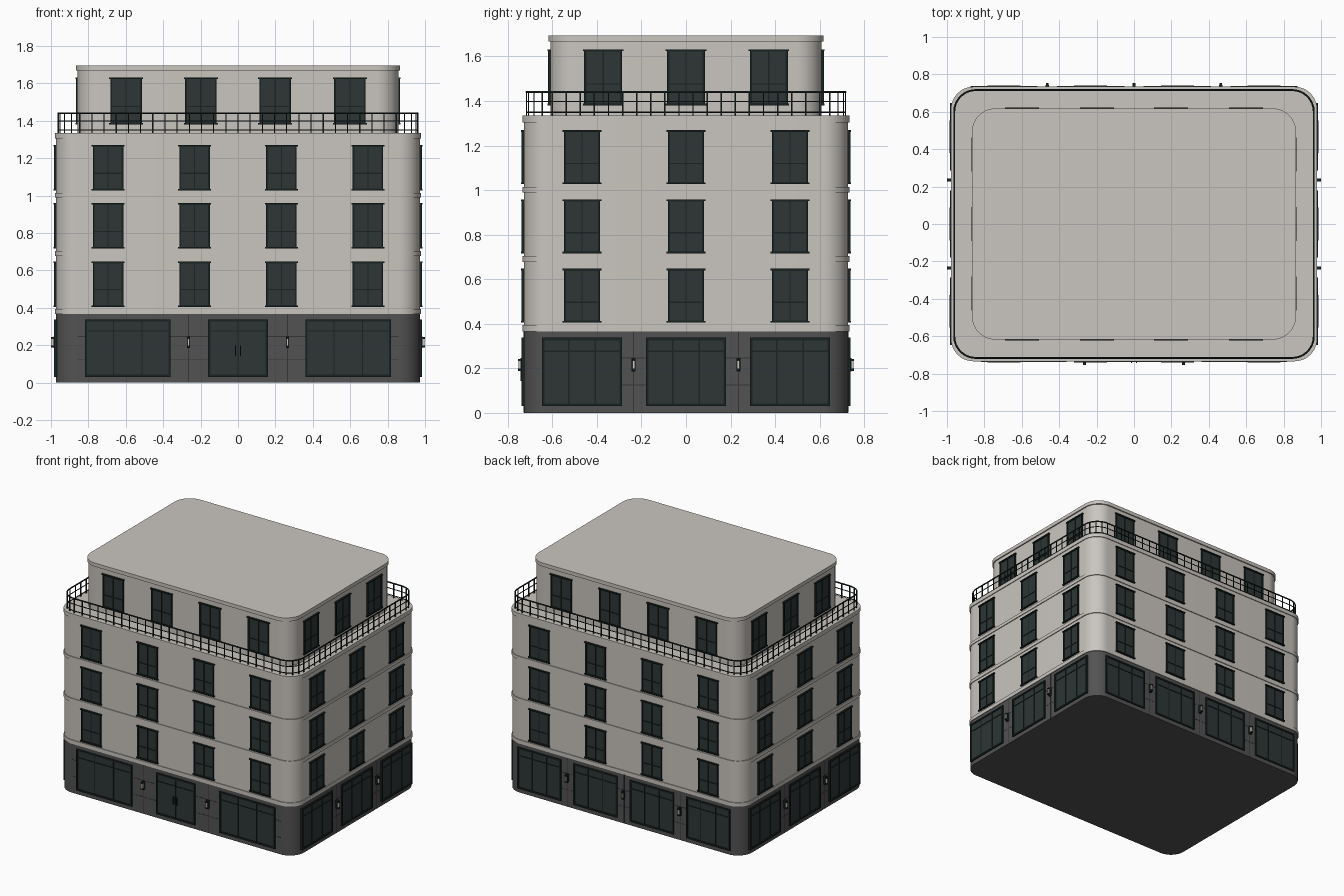
import bpy, bmesh, math
from mathutils import Matrix, Vector

cube = bpy.data.objects.get("Cube")
if cube:
    bpy.data.objects.remove(cube)


def material(name, rgb):
    m = bpy.data.materials.new(name)
    m.use_nodes = True
    m.diffuse_color = (*rgb, 1)
    m.node_tree.nodes["Principled BSDF"].inputs["Base Color"].default_value = (*rgb, 1)
    return m


STONE = material("pale stone", (0.59, 0.56, 0.52))
GREY = material("dark grey cladding", (0.085, 0.085, 0.085))
JOINT = material("joint grey", (0.035, 0.035, 0.035))
GLASS = material("dark glass", (0.026, 0.037, 0.036))
FRAME = material("black green metal", (0.010, 0.017, 0.016))
LIGHT = material("lamp white", (0.6, 0.58, 0.52))

WALL = (0.973, 0.728)
ROOF = (0.857, 0.609)
RADIUS = 0.115


def finish(name, bm, mat, smooth=False):
    bmesh.ops.recalc_face_normals(bm, faces=bm.faces)
    me = bpy.data.meshes.new(name)
    bm.to_mesh(me)
    bm.free()
    me.materials.append(mat)
    ob = bpy.data.objects.new(name, me)
    bpy.context.collection.objects.link(ob)
    if smooth:
        bpy.ops.object.select_all(action='DESELECT')
        ob.select_set(True)
        bpy.context.view_layer.objects.active = ob
        bpy.ops.object.shade_smooth_by_angle(angle=math.radians(30))
    return ob


def outline(hx, hy, r, steps=12):
    pts = []
    for k, (sx, sy) in enumerate(((1, 1), (-1, 1), (-1, -1), (1, -1))):
        for i in range(steps + 1):
            a = (k + i / steps) * math.pi / 2
            pts.append(Vector((sx * (hx - r) + r * math.cos(a), sy * (hy - r) + r * math.sin(a), 0)))
    return pts


def slab(name, half, z0, z1, mat, grow=0.0):
    bm = bmesh.new()
    pts = outline(half[0] + grow, half[1] + grow, RADIUS + grow)
    base = bm.faces.new([bm.verts.new((p.x, p.y, z0)) for p in pts])
    top = bmesh.ops.extrude_face_region(bm, geom=[base])["geom"]
    bmesh.ops.translate(bm, vec=(0, 0, z1 - z0), verts=[v for v in top if isinstance(v, bmesh.types.BMVert)])
    return finish(name, bm, mat, True)


# Walls, string courses and roof
slab("ground_floor", WALL, 0, 0.366, GREY)
slab("upper_walls", WALL, 0.366, 1.32, STONE)
for name, z0, z1 in (("lower_band", 0.366, 0.394), ("second_band", 0.678, 0.704),
                     ("third_band", 0.99, 1.014), ("terrace_cornice", 1.304, 1.334)):
    slab(name, WALL, z0, z1, STONE, 0.006)
slab("penthouse_walls", ROOF, 1.33, 1.67, STONE)
slab("roof_cap", ROOF, 1.668, 1.695, STONE, 0.009)

# Details on the walls are gathered per part: side 0 front, 1 left, 2 back, 3 right
parts = {}


def box(part, mat, side, half, u, z, w, h, depth, start=-0.004):
    bm = parts.setdefault(part, (bmesh.new(), mat))[0]
    wall = half[(side + 1) % 2]
    place = (Matrix.Rotation(side * math.pi / 2, 4, 'Z')
             @ Matrix.Translation((u, -wall - (start + depth) / 2, z))
             @ Matrix.Diagonal((w, depth - start, h, 1)))
    bmesh.ops.create_cube(bm, size=1, matrix=place)


def glazing(part, side, half, u, z0, z1, w, edge, bars, transom):
    mid, h = (z0 + z1) / 2, z1 - z0
    box(part + "_glass", GLASS, side, half, u, mid, w - edge, h - edge, 0.004)
    for s in (-1, 1):
        box(part + "_frames", FRAME, side, half, u + s * (w - edge) / 2, mid, edge, h, 0.010)
        box(part + "_frames", FRAME, side, half, u, mid + s * (h - edge) / 2, w, edge, 0.010)
    for b in bars:
        box(part + "_frames", FRAME, side, half, u + b * w, mid, 0.006, h, 0.008)
    box(part + "_frames", FRAME, side, half, u, z0 + transom * h, w, 0.006, 0.008)


def window(part, side, half, u, z0, z1, w):
    glazing(part, side, half, u, z0, z1, w, 0.010, (0,), 0.38)
    for z in (z0 + 0.004, z1 - 0.004):
        box(part + "_sills", FRAME, side, half, u, z, w + 0.012, 0.008, 0.013)


def shopfront(side, u, w):
    glazing("shopfront", side, WALL, u, 0.031, 0.338, w, 0.012, (-1 / 6, 1 / 6), 0.8)


def lamp(side, u):
    box("lamp_brackets", FRAME, side, WALL, u, 0.216, 0.018, 0.062, 0.014)
    box("lamp_lights", LIGHT, side, WALL, u, 0.216, 0.011, 0.036, 0.025)
    for z in (0.194, 0.238):
        box("lamp_brackets", FRAME, side, WALL, u, z, 0.015, 0.010, 0.027)


for side in range(4):
    wide = side % 2 == 0
    columns = [-0.695, -0.232, 0.232, 0.695] if wide else [-0.467, 0, 0.467]
    top_columns = [-0.598, -0.199, 0.199, 0.598] if wide else [-0.372, 0, 0.372]
    for u in columns:
        for floor in range(3):
            z = 0.405 + 0.311 * floor
            window("window", side, WALL, u, z, z + 0.243, 0.163)
    for u in top_columns:
        window("penthouse_window", side, ROOF, u, 1.381, 1.632, 0.17)

    # Street level
    if side == 0:
        for s in (-1, 1):
            shopfront(side, s * 0.589, 0.458)
            box("door_handles", FRAME, side, WALL, s * 0.014, 0.17, 0.005, 0.055, 0.016)
        glazing("door", side, WALL, 0, 0.031, 0.338, 0.32, 0.012, (0,), 0.8)
        lamps = [-0.265, 0.265]
    else:
        for u in columns:
            shopfront(side, u, 0.36)
        lamps = [-0.464, 0, 0.464] if wide else [-0.235, 0.235]
    for u in lamps:
        lamp(side, u)
        box("cladding_joints", JOINT, side, WALL, u, 0.183, 0.004, 0.364, 0.001)
    for z in (0.125, 0.247):
        box("cladding_joints", JOINT, side, WALL, 0, z, 1.716 if wide else 1.226, 0.004, 0.001)

for name, (bm, mat) in parts.items():
    finish(name, bm, mat)

# Terrace railing
RAIL = (0.961, 0.716)
for name, z, thick in (("top_rail", 1.441, 0.005), ("middle_rail", 1.398, 0.003), ("bottom_rail", 1.35, 0.003)):
    cu = bpy.data.curves.new(name, 'CURVE')
    cu.dimensions = '3D'
    cu.bevel_depth = thick
    cu.bevel_resolution = 1
    pts = outline(*RAIL, RADIUS, 8)
    sp = cu.splines.new('POLY')
    sp.points.add(len(pts) - 1)
    for p, q in zip(sp.points, pts):
        p.co = (q.x, q.y, z, 1)
    sp.use_cyclic_u = True
    cu.materials.append(FRAME)
    bpy.context.collection.objects.link(bpy.data.objects.new(name, cu))

bm = bmesh.new()
spots = outline(*RAIL, RADIUS, 4)
for a, b in zip(spots, spots[1:] + spots[:1]):
    n = max(1, round((b - a).length / 0.064))
    for i in range(n):
        p = a.lerp(b, i / n)
        bmesh.ops.create_cube(bm, size=1, matrix=Matrix.Translation((p.x, p.y, 1.386))
                              @ Matrix.Diagonal((0.006, 0.006, 0.11, 1)))
finish("railing_posts", bm, FRAME)
